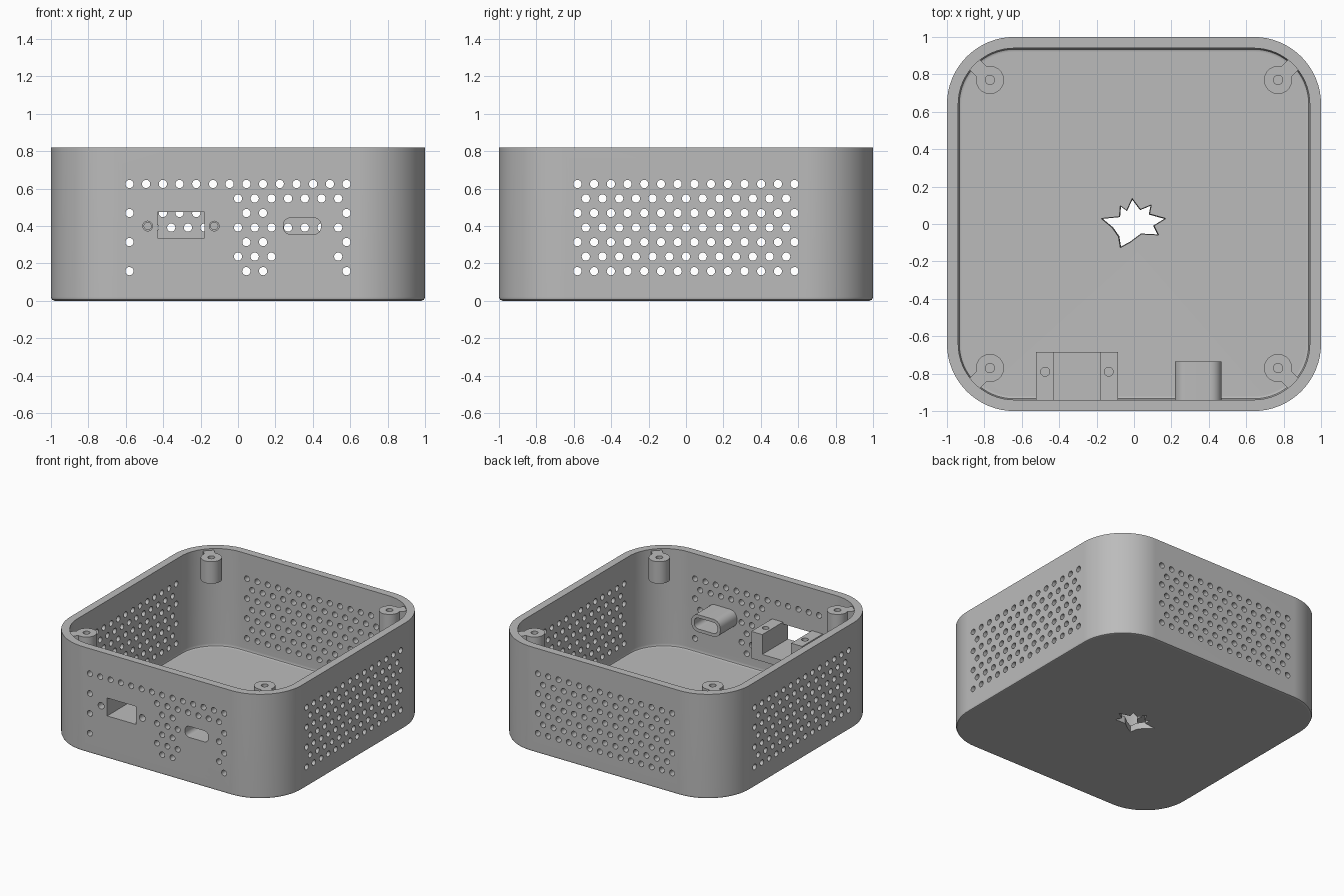
import bpy, bmesh
from math import pi, sin, cos
from mathutils import Matrix, Vector

old = bpy.data.objects.get("Cube")
if old:
    bpy.data.objects.remove(old, do_unlink=True)

grey = bpy.data.materials.new("matte_grey")
grey.use_nodes = True
grey.diffuse_color = (0.5, 0.5, 0.5, 1)
grey.node_tree.nodes["Principled BSDF"].inputs["Base Color"].default_value = (0.5, 0.5, 0.5, 1)


def make(name, bm):
    bmesh.ops.recalc_face_normals(bm, faces=bm.faces)
    mesh = bpy.data.meshes.new(name)
    bm.to_mesh(mesh)
    bm.free()
    mesh.materials.append(grey)
    obj = bpy.data.objects.new(name, mesh)
    bpy.context.collection.objects.link(obj)
    return obj


def loft(bm, rings):
    """Skin a stack of equal point rings and cap both ends."""
    loops = [[bm.verts.new(p) for p in ring] for ring in rings]
    for a, b in zip(loops, loops[1:]):
        for i in range(len(a)):
            j = (i + 1) % len(a)
            bm.faces.new((a[i], a[j], b[j], b[i]))
    bm.faces.new(loops[0][::-1])
    bm.faces.new(loops[-1])


def rounded(hx, hy, r, z, steps=16):
    """Points of a rounded rectangle at height z."""
    pts = []
    for q, (sx, sy) in enumerate(((1, 1), (-1, 1), (-1, -1), (1, -1))):
        for k in range(steps + 1):
            a = (q + k / steps) * pi / 2
            pts.append(Vector((sx * (hx - r) + r * cos(a), sy * (hy - r) + r * sin(a), z)))
    return pts


def box(bm, x0, x1, y0, y1, z0, z1):
    m = Matrix.Translation(((x0 + x1) / 2, (y0 + y1) / 2, (z0 + z1) / 2))
    bmesh.ops.create_cube(bm, size=1, matrix=m @ Matrix.Diagonal((x1 - x0, y1 - y0, z1 - z0, 1)))


def rod(bm, r, depth, m, n=24):
    bmesh.ops.create_cone(bm, cap_ends=True, segments=n, radius1=r, radius2=r, depth=depth, matrix=m)


def boolean(obj, other, op="DIFFERENCE"):
    """Apply a boolean and discard the helper."""
    mod = obj.modifiers.new("cut", "BOOLEAN")
    mod.operation, mod.object, mod.solver = op, other, "EXACT"
    bpy.context.view_layer.objects.active = obj
    bpy.ops.object.modifier_apply(modifier=mod.name)
    bpy.data.objects.remove(other, do_unlink=True)


def smooth(obj):
    bpy.ops.object.select_all(action="DESELECT")
    obj.select_set(True)
    bpy.context.view_layer.objects.active = obj
    bpy.ops.object.shade_smooth_by_angle(angle=pi / 6)
    mod = obj.modifiers.new("even_normals", "WEIGHTED_NORMAL")
    mod.keep_sharp = True


UPRIGHT = Matrix.Rotation(pi / 2, 4, "X")
TOP, WALL, PORT_Z = 0.82, 0.06, 0.4

# Case: one skin running up the outside, over the rim and down to the floor
profile = [(0.02, 0), (0.006, 0.006), (0, 0.02), (0, TOP), (WALL, TOP),
           (WALL, 0.08), (0.066, 0.062), (0.08, 0.055)]
bm = bmesh.new()
loft(bm, [rounded(1 - i, 1 - i, 0.36 - i, z) for i, z in profile])
case = make("case", bm)


# Staggered vent holes; the front leaves room for the ports
def front_vent(row, x):
    if row == 0:
        return True
    if row == 1:
        return x > -0.01
    if row % 2 == 0:
        return abs(x) > 0.55 or 0 < x < 0.16
    return -0.01 < x < 0.2 or x > 0.5


bm = bmesh.new()
for wall in range(4):
    turn = Matrix.Rotation(wall * pi / 2, 4, "Z")
    for row in range(7):
        count = 14 - row % 2
        for c in range(count):
            x = (c - (count - 1) / 2) * 0.0893
            if wall or front_vent(row, x):
                spot = Matrix.Translation((x, -0.97, 0.625 - row * 0.0777))
                rod(bm, 0.022, 0.14, turn @ spot @ UPRIGHT, 20)
boolean(case, make("vent_cutter", bm))

# Port openings and screw holes in the front wall
SLOT = (-0.43, -0.18)
SCREWS = (-0.483, -0.127)


def port(bm, grow, y0, y1):
    """Rounded port outline drawn along y."""
    rings = []
    for y in (y0, y1):
        flat = rounded(0.1 + grow, 0.043 + grow, 0.035 + grow, 0, 6)
        rings.append([Vector((p.x + 0.343, y, p.y + PORT_Z)) for p in flat])
    loft(bm, rings)


bm = bmesh.new()
box(bm, *SLOT, -1.1, -0.9, 0.335, 0.475)
port(bm, 0, -1.1, -0.9)
for x in SCREWS:
    rod(bm, 0.026, 0.2, Matrix.Translation((x, -1, PORT_Z)) @ UPRIGHT)
boolean(case, make("port_cutter", bm))

# Leaf shaped opening in the floor
leaf = [(-.01, .14), (.035, .08), (.095, .105), (.085, .055), (.175, .03), (.11, -.01),
        (.135, -.06), (.04, -.055), (-.02, -.1), (-.075, -.13), (-.085, -.07),
        (-.12, -.02), (-.18, .03), (-.08, .04), (-.075, .1), (-.04, .075)]
bm = bmesh.new()
loft(bm, [[Vector((x * s, y * s, z)) for x, y in leaf] for s, z in ((0.88, -0.05), (1.02, 0.1))])
boolean(case, make("leaf_cutter", bm))
smooth(case)

# Corner screw posts, each tied to its corner by a web
POST_TOP, POST_LOW = 0.807, 0.635
mid, tall = (POST_TOP + POST_LOW) / 2, POST_TOP - POST_LOW
for i, name in enumerate(("back_left", "back_right", "front_right", "front_left")):
    turn = Matrix.Rotation(pi / 4 + i * pi / 2, 4, "Z")
    centre = turn @ Matrix.Translation((1.089, 0, mid))
    bm = bmesh.new()
    rod(bm, 0.075, tall, centre, 32)
    post = make(name + "_screw_post", bm)
    bm = bmesh.new()
    box(bm, 1.1, 1.235, -0.039, 0.039, POST_LOW, POST_TOP)
    bm.transform(turn)
    boolean(post, make("web", bm), "UNION")
    bm = bmesh.new()
    rod(bm, 0.025, tall, centre @ Matrix.Translation((0, 0, 0.04)))
    boolean(post, make("bore", bm))
    smooth(post)

# Wide port bracket: open topped cradle with screw holes
bm = bmesh.new()
box(bm, -0.525, -0.085, -0.945, -0.684, 0.28, 0.49)
bracket = make("wide_port_bracket", bm)
bm = bmesh.new()
box(bm, *SLOT, -1.1, -0.5, 0.335, 0.7)
boolean(bracket, make("slot_cutter", bm))
bm = bmesh.new()
for x, x_top in zip(SCREWS, (-0.475, -0.135)):
    rod(bm, 0.019, 0.15, Matrix.Translation((x, -0.93, PORT_Z)) @ UPRIGHT)
    rod(bm, 0.024, 0.15, Matrix.Translation((x_top, -0.79, 0.49)))
boolean(bracket, make("screw_cutter", bm))
smooth(bracket)

# Small port sleeve
bm = bmesh.new()
port(bm, 0.025, -0.945, -0.735)
sleeve = make("small_port_sleeve", bm)
bm = bmesh.new()
port(bm, 0, -1.1, -0.5)
boolean(sleeve, make("sleeve_cutter", bm))
smooth(sleeve)
